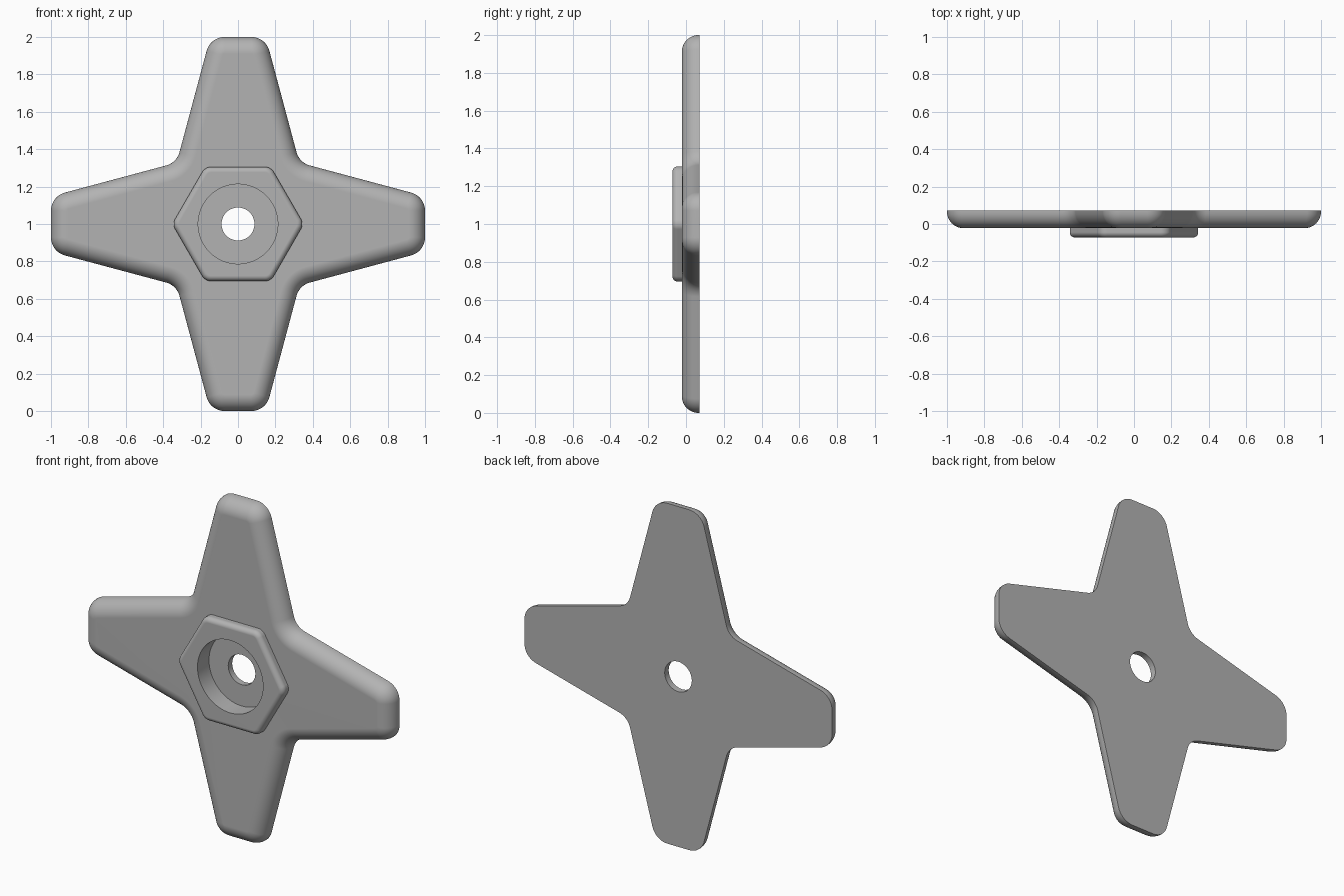
import bpy, bmesh
from math import sin, cos, tan, pi, radians
from mathutils import Vector, Matrix

cube = bpy.data.objects.get("Cube")
if cube:
    bpy.data.objects.remove(cube, do_unlink=True)

FRONT, PLATE_FRONT, BACK = -0.072, -0.022, 0.072
BORE_FLOOR = 0.035

metal = bpy.data.materials.new("grey metal")
metal.use_nodes = True
metal.diffuse_color = (0.45, 0.45, 0.45, 1)
metal.node_tree.nodes["Principled BSDF"].inputs["Base Color"].default_value = (0.45, 0.45, 0.45, 1)


def rounded_loop(corners, radius, inset=0, steps=10):
    """Counter-clockwise outline with rounded corners, moved inwards by inset."""
    points = []
    for i, corner in enumerate(corners):
        a = (corner - corners[i - 1]).normalized()
        b = (corners[(i + 1) % len(corners)] - corner).normalized()
        turn = -a.angle_signed(b)
        side = 1 if turn > 0 else -1
        centre = corner - a * radius * tan(abs(turn) / 2) + side * radius * Vector((-a.y, a.x))
        normal = Vector((a.y, -a.x))
        for s in range(steps + 1):
            direction = Matrix.Rotation(turn * s / steps, 2) @ normal
            points.append(centre + direction * (side * radius - inset))
    return points


def circle(radius, count=96):
    return [Vector((radius * cos(2 * pi * i / count), radius * sin(2 * pi * i / count)))
            for i in range(count)]


def loft(name, layers):
    """Solid skinned through (depth, outline) layers."""
    bm = bmesh.new()
    rings = [[bm.verts.new((p.x, y, p.y + 1)) for p in loop] for y, loop in layers]
    for r0, r1 in zip(rings, rings[1:]):
        for i in range(len(r0)):
            bm.faces.new((r0[i - 1], r0[i], r1[i], r1[i - 1]))
    bm.faces.new(rings[0])
    bm.faces.new(rings[-1])
    bmesh.ops.recalc_face_normals(bm, faces=bm.faces)
    mesh = bpy.data.meshes.new(name)
    bm.to_mesh(mesh)
    bm.free()
    obj = bpy.data.objects.new(name, mesh)
    bpy.context.collection.objects.link(obj)
    mesh.materials.append(metal)
    return obj


def filleted(name, corners, corner_radius, fillet, front, back, steps=10):
    """Slab with a quarter-round front edge."""
    layers = [(back, rounded_loop(corners, corner_radius))]
    for s in range(steps + 1):
        t = pi / 2 * s / steps
        layers.append((front + fillet * (1 - sin(t)),
                       rounded_loop(corners, corner_radius, fillet * (1 - cos(t)))))
    return loft(name, layers)


# Four-armed plate
arm = [Vector((1, -0.148)), Vector((1, 0.148)), Vector((0.328, 0.328))]
star = [Matrix.Rotation(k * pi / 2, 2) @ p for k in range(4) for p in arm]
plate = filleted("four_arm_plate", star, 0.1, 0.088, PLATE_FRONT, BACK)

# Hexagonal boss
hexagon = [Vector((0.352 * cos(k * pi / 3), 0.352 * sin(k * pi / 3))) for k in range(6)]
boss = filleted("hexagonal_boss", hexagon, 0.055, 0.028, FRONT, PLATE_FRONT)

# Stepped bore through both parts
bore = loft("bore_cutter", [(-0.2, circle(0.213)), (BORE_FLOOR, circle(0.213)),
                            (BORE_FLOOR, circle(0.088)), (0.2, circle(0.088))])
bore.hide_render = True

for part in (plate, boss):
    bpy.ops.object.select_all(action="DESELECT")
    part.select_set(True)
    bpy.context.view_layer.objects.active = part
    cut = part.modifiers.new("bore", "BOOLEAN")
    cut.operation = "DIFFERENCE"
    cut.solver = "EXACT"
    cut.object = bore
    bpy.ops.object.modifier_apply(modifier=cut.name)
    bpy.ops.object.shade_smooth_by_angle(angle=radians(35))
    weighted = part.modifiers.new("flat faces", "WEIGHTED_NORMAL")
    weighted.keep_sharp = True

bpy.data.objects.remove(bore, do_unlink=True)
